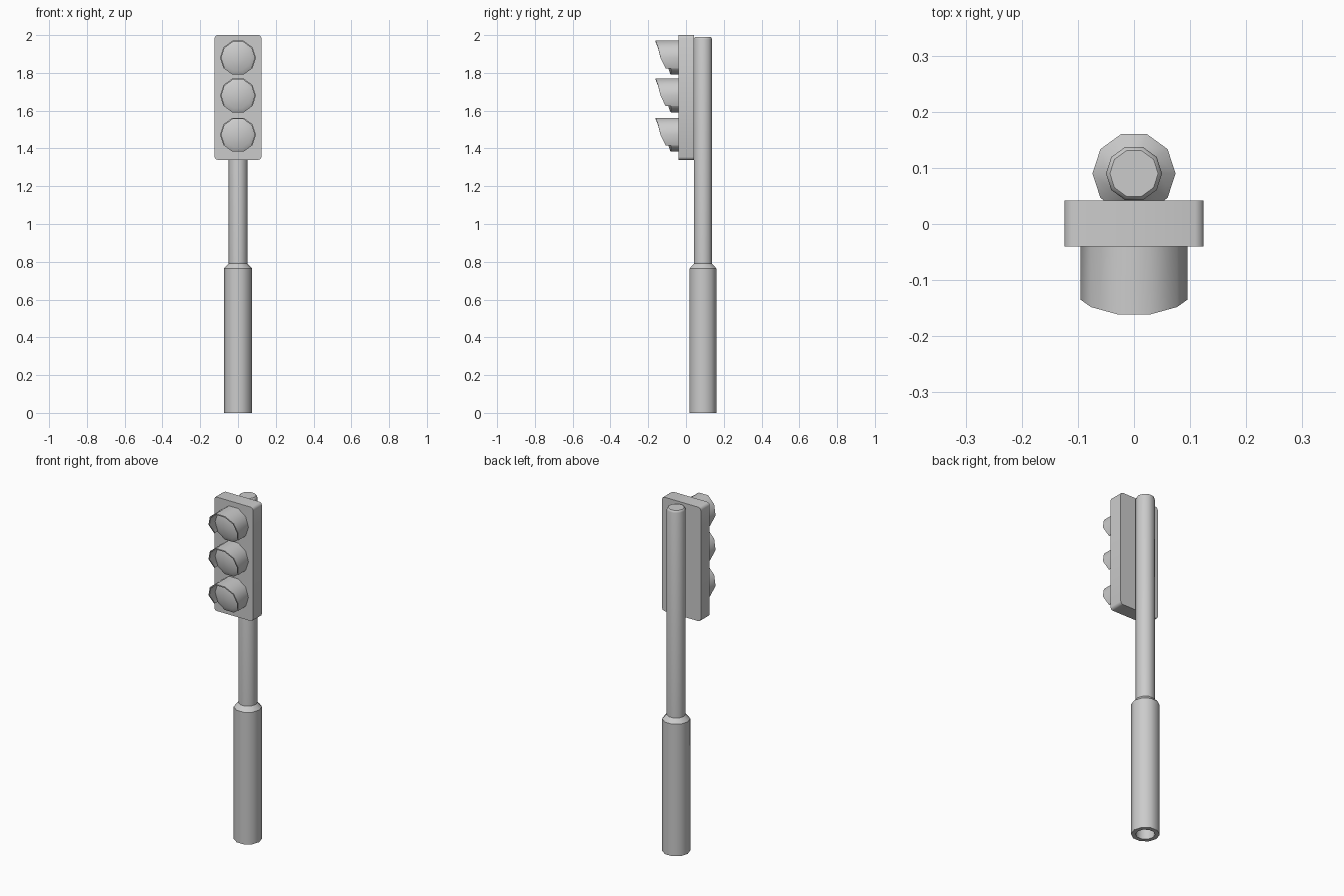
import bpy, bmesh
from math import cos, sin, pi, radians

if "Cube" in bpy.data.objects:
    bpy.data.objects.remove(bpy.data.objects["Cube"])

SIDES = 10
POLE_Y = 0.09


def finish(name, bm, angle=40):
    bmesh.ops.recalc_face_normals(bm, faces=bm.faces)
    mesh = bpy.data.meshes.new(name)
    bm.to_mesh(mesh)
    bm.free()
    ob = bpy.data.objects.new(name, mesh)
    bpy.context.collection.objects.link(ob)
    bpy.ops.object.select_all(action='DESELECT')
    ob.select_set(True)
    bpy.context.view_layer.objects.active = ob
    bpy.ops.object.shade_smooth_by_angle(angle=radians(angle))
    return ob


def lathe(name, profile, place):
    """Turn (radius, height) points into a ten-sided part with a closed end."""
    bm = bmesh.new()
    rings = [[bm.verts.new(place(r * cos(2 * pi * i / SIDES),
                                 r * sin(2 * pi * i / SIDES), h))
              for i in range(SIDES)] for r, h in profile]
    for a, b in zip(rings, rings[1:]):
        for i in range(SIDES):
            j = (i + 1) % SIDES
            bm.faces.new((a[i], a[j], b[j], b[i]))
    bm.faces.new(rings[-1])
    return finish(name, bm)


# Pole with a wider hollow sleeve at the foot
lathe("pole", [(0.05, 0.79), (0.05, 0), (0.074, 0), (0.074, 0.765), (0.05, 0.79),
               (0.05, 1.978), (0.048, 1.985), (0.043, 1.99)],
      lambda u, v, h: (u, POLE_Y + v, h))

# Housing box, upright corners of the front outline rounded
bm = bmesh.new()
bmesh.ops.create_cube(bm, size=1)
for v in bm.verts:
    v.co = (v.co.x * 0.248, v.co.y * 0.082 + 0.001, v.co.z * 0.66 + 1.67)
edges = [e for e in bm.edges if abs(e.verts[0].co.y - e.verts[1].co.y) > 0.05]
bmesh.ops.bevel(bm, geom=edges, offset=0.015, segments=2, profile=0.5,
                affect='EDGES')
finish("housing", bm, 50)


def visor(name, z):
    """Hood around the lamp, open below, its lip sloping back on both sides."""
    steps = range(-1, 7)
    lip = [0.108, 0.135, 0.148, 0.161, 0.161, 0.148, 0.135, 0.108]
    bm = bmesh.new()
    sections = []
    for k, front in zip(steps, lip):
        a = k * 2 * pi / SIDES
        sections.append([bm.verts.new((r * cos(a), -y, z + r * sin(a)))
                         for r, y in ((0.095, 0.04), (0.095, front),
                                      (0.088, front), (0.088, 0.04))])
    for a, b in zip(sections, sections[1:]):
        for i in range(4):
            j = (i + 1) % 4
            bm.faces.new((a[i], a[j], b[j], b[i]))
    bm.faces.new(sections[0])
    bm.faces.new(sections[-1])
    finish(name, bm)


# Three lamps: drum with a shallow domed lens, under a visor
for label, z in (("top", 1.88), ("middle", 1.68), ("bottom", 1.472)):
    lathe(label + "_lamp", [(0.094, 0.04), (0.094, 0.08), (0.088, 0.084),
                            (0.07, 0.09), (0.045, 0.097), (0.015, 0.1)],
          lambda u, v, h: (u, -h, z + v))
    visor(label + "_visor", z)
